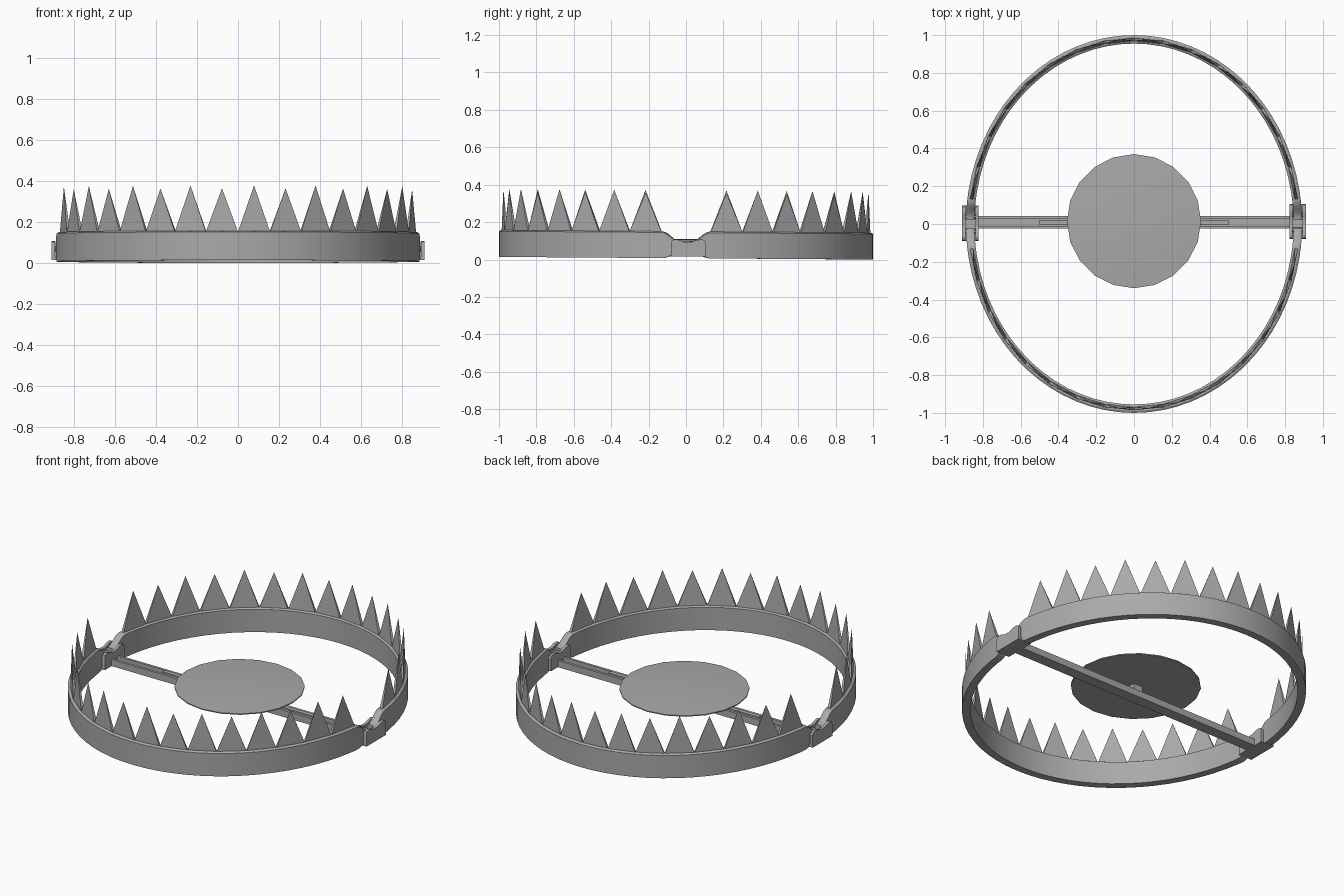
import bpy, bmesh, math
from mathutils import Vector

cube = bpy.data.objects.get("Cube")
if cube:
    bpy.data.objects.remove(cube, do_unlink=True)

steel = bpy.data.materials.new("grey steel")
steel.use_nodes = True
GREY = (0.4, 0.4, 0.4, 1)
steel.diffuse_color = GREY
steel.node_tree.nodes["Principled BSDF"].inputs["Base Color"].default_value = GREY

RX, RY, THICK = 0.89, 1.0, 0.045   # outer radii and thickness of the jaws


def finish(name, bm, smooth=True):
    bmesh.ops.recalc_face_normals(bm, faces=bm.faces)
    mesh = bpy.data.meshes.new(name)
    bm.to_mesh(mesh)
    bm.free()
    obj = bpy.data.objects.new(name, mesh)
    bpy.context.collection.objects.link(obj)
    mesh.materials.append(steel)
    if smooth:
        bpy.ops.object.select_all(action='DESELECT')
        bpy.context.view_layer.objects.active = obj
        obj.select_set(True)
        bpy.ops.object.shade_smooth_by_angle(angle=math.radians(30))
    return obj


def box(name, lo, hi):
    bm = bmesh.new()
    bmesh.ops.create_cube(bm, size=1)
    for v in bm.verts:
        v.co = Vector([(a + b) / 2 + c * (b - a) for a, b, c in zip(lo, hi, v.co)])
    return finish(name, bm, False)


def prism(name, outline, x0, x1):
    """Extrude a y-z outline from x0 to x1."""
    bm = bmesh.new()
    face = bm.faces.new([bm.verts.new((x0, y, z)) for y, z in outline])
    out = bmesh.ops.extrude_face_region(bm, geom=[face])
    for v in out["geom"]:
        if isinstance(v, bmesh.types.BMVert):
            v.co.x = x1
    return finish(name, bm)


def ring_point(angle, inset, z):
    return Vector(((RX - inset) * math.cos(angle), (RY - inset) * math.sin(angle), z))


def lift(y):
    """The whole trap tilts slightly up at the front."""
    return 0.007 * (1 - y)


def jaw(name, side):
    """Half-ring band whose ends narrow into hinge lugs."""
    quarter = [1.2, 2.5, 3.5, 4.5, 5.5, 6.5, 7.5] + [10 + 5 * i for i in range(17)]
    degrees = quarter + [180 - d for d in reversed(quarter[:-1])]
    bm, rows = bmesh.new(), []
    for d in degrees:
        a = math.radians(d) * side
        y = math.sin(a)
        t = min(max((abs(y) - 0.03) / 0.1, 0), 1)
        t = t * t * (3 - 2 * t)
        bottom = lift(y) + 0.03 * (1 - t)
        top = 0.095 + (0.143 + lift(y) - 0.095) * t
        section = [(0, bottom), (0, top - 0.006), (0.01, top), (THICK - 0.01, top),
                   (THICK, top - 0.006), (THICK, bottom)]
        rows.append([bm.verts.new(ring_point(a, i, z)) for i, z in section])
    for r, s in zip(rows, rows[1:]):
        for i in range(len(r)):
            j = (i + 1) % len(r)
            bm.faces.new((r[i], r[j], s[j], s[i]))
    bm.faces.new(rows[0])
    bm.faces.new(rows[-1])
    finish(name, bm)


def teeth(name, side):
    """Sixteen thin pointed teeth standing on a jaw."""
    bm = bmesh.new()
    step = 10.3
    for k in range(16):
        mid = 90 + (k - 7.5) * step
        y = math.sin(math.radians(mid)) * side
        base = 0.138 + lift(y)
        tip_z = base + (0.226 if k % 2 else 0.212)
        corners = []
        for d, inset in ((-0.5, 0.014), (0.5, 0.014), (0.5, 0.031), (-0.5, 0.031)):
            a = math.radians(mid + d * step) * side
            corners.append(bm.verts.new(ring_point(a, inset, base)))
        tip = bm.verts.new(ring_point(math.radians(mid) * side, 0.02, tip_z))
        for i in range(4):
            bm.faces.new((corners[i], corners[(i + 1) % 4], tip))
        bm.faces.new(corners)
    finish(name, bm, False)


for label, side in (("back", 1), ("front", -1)):
    jaw(label + "_jaw", side)
    teeth(label + "_teeth", side)

# Hinge clips: two rounded cheeks, a floor and a pin at each end
cheek = [(-0.08, 0.015), (-0.08, 0.09), (-0.075, 0.102), (-0.06, 0.108), (-0.035, 0.104),
         (-0.01, 0.094), (0.03, 0.094), (0.055, 0.104), (0.085, 0.108), (0.1, 0.102),
         (0.107, 0.09), (0.107, 0.015)]
for label, s in (("left", 1), ("right", -1)):
    shift = 0.005 * s - 0.005
    outline = [(y + shift, z) for y, z in cheek]
    prism(label + "_outer_cheek", outline, s * 0.892, s * 0.91)
    prism(label + "_inner_cheek", outline, s * 0.823, s * 0.84)
    x0, x1 = sorted((s * 0.825, s * 0.908))
    box(label + "_clip_floor", (x0, -0.08 + shift, 0.015), (x1, 0.107 + shift, 0.03))
    for y in (-0.03, 0.05):
        pin = [(y + shift + 0.014 * math.cos(i * math.pi / 5),
                0.07 + 0.014 * math.sin(i * math.pi / 5)) for i in range(10)]
        prism(label + "_hinge_pin", pin, s * 0.83, s * 0.9)

# Cross bar: a shallow channel with a spring strip on each side
box("cross_bar", (-0.83, -0.025, 0.015), (0.83, 0.042, 0.03))
for label, y in (("front", -0.025), ("back", 0.027)):
    box(label + "_bar_rail", (-0.83, y, 0.03), (0.83, y + 0.015, 0.055))
for label, s in (("left", 1), ("right", -1)):
    x0, x1 = sorted((0, s * 0.5))
    box(label + "_spring_strip", (x0, -0.004, 0.03), (x1, 0.022, 0.06))

# Trigger plate: a thin, gently domed disc on a short post
bm = bmesh.new()
rings = []
for radius, z in ((0.355, 0.092), (0.355, 0.098), (0.24, 0.106), (0.12, 0.11)):
    rings.append([bm.verts.new((radius * math.cos(i * math.tau / 20),
                                0.015 + radius * math.sin(i * math.tau / 20), z))
                  for i in range(20)])
for r, s in zip(rings, rings[1:]):
    for i in range(20):
        bm.faces.new((r[i], r[i - 1], s[i - 1], s[i]))
bm.faces.new(rings[0])
bm.faces.new(rings[-1])
finish("trigger_plate", bm)
box("plate_post", (-0.03, -0.015, 0.03), (0.03, 0.035, 0.095))
